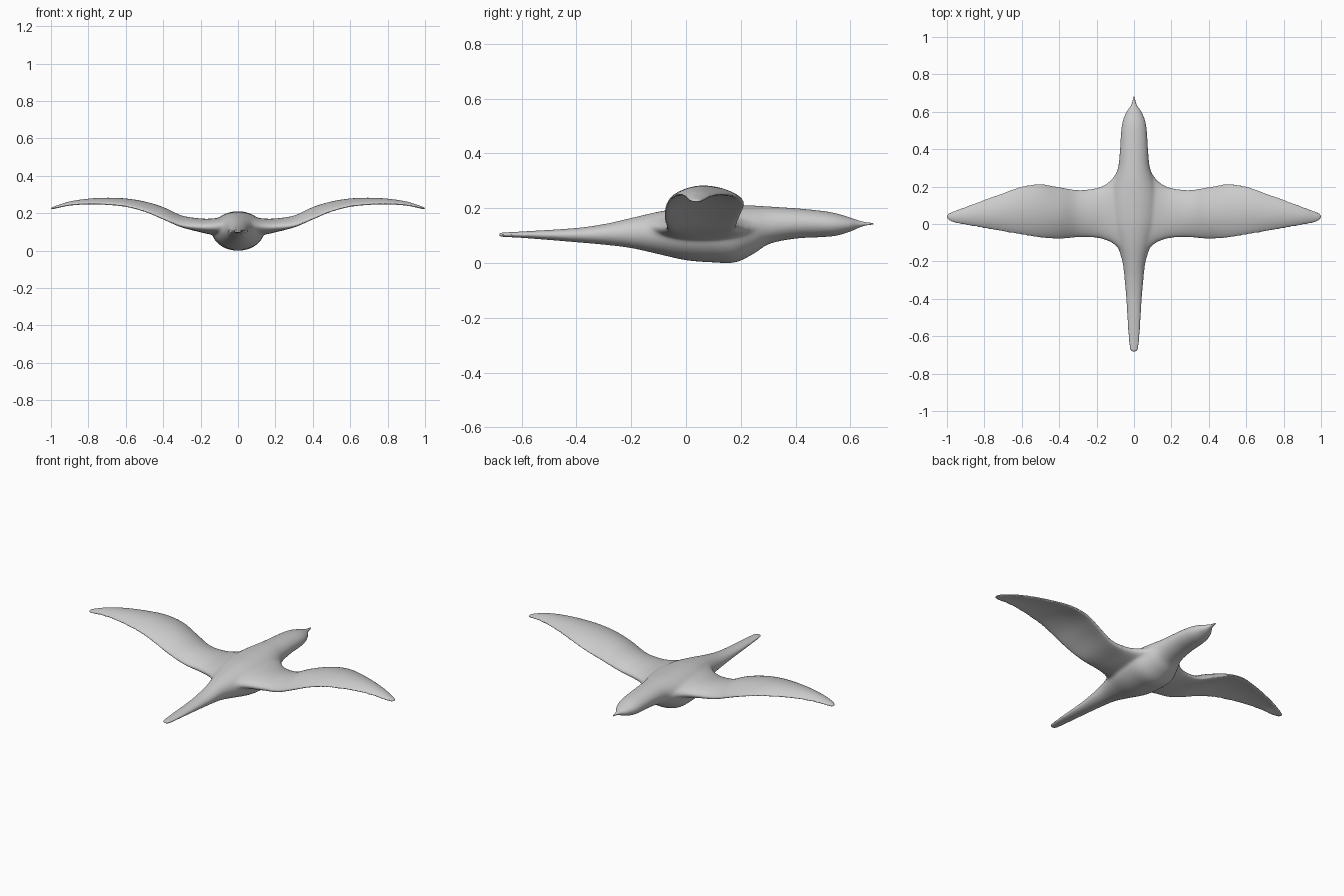
import bpy, bmesh, math

if "Cube" in bpy.data.objects:
    bpy.data.objects.remove(bpy.data.objects["Cube"])


def spline(stations, steps):
    """Catmull-Rom resample of a list of equal-length stations."""
    out = []
    n = len(stations)
    for i in range(n - 1):
        p0, p1 = stations[max(i - 1, 0)], stations[i]
        p2, p3 = stations[i + 1], stations[min(i + 2, n - 1)]
        d = p2[0] - p1[0]
        for s in range(steps):
            t = s / steps
            row = []
            for a, b, c, e in zip(p0, p1, p2, p3):
                # tangents scaled by the real station spacing
                m1 = (c - a) / (p2[0] - p0[0]) * d
                m2 = (e - b) / (p3[0] - p1[0]) * d
                row.append((2*t**3 - 3*t*t + 1)*b + (t**3 - 2*t*t + t)*m1
                           + (3*t*t - 2*t**3)*c + (t**3 - t*t)*m2)
            out.append(row)
    out.append(list(stations[-1]))
    return out


def loft(bm, rows, point, sides=40):
    """Skin closed rings given by point(row, angle) and cap both ends."""
    rings = [[bm.verts.new(point(r, 2 * math.pi * k / sides)) for k in range(sides)]
             for r in rows]
    for a, b in zip(rings, rings[1:]):
        for k in range(sides):
            j = (k + 1) % sides
            bm.faces.new((a[k], a[j], b[j], b[k]))
    bm.faces.new(rings[0][::-1])
    bm.faces.new(rings[-1])


# Body, tail to beak: y, half width, bottom z, top z
body = [(-.682, .010, .098, .109), (-.672, .020, .096, .111), (-.6, .029, .092, .115),
        (-.4, .041, .076, .128), (-.3, .050, .067, .142), (-.2, .063, .054, .165),
        (-.1, .095, .032, .188), (0, .13, .010, .204), (.1, .14, .002, .210),
        (.18, .132, .002, .211), (.25, .105, .035, .210), (.3, .086, .068, .207),
        (.4, .075, .089, .200), (.5, .068, .095, .190), (.55, .060, .100, .181),
        (.6, .040, .115, .166), (.63, .019, .128, .156), (.65, .011, .135, .151),
        (.685, .004, .140, .148)]

# Wing, root to tip: x, leading y, trailing y, edge z, camber, half thickness
half_wing = [(0, -.20, .36, .13, 0, .05), (.05, -.18, .34, .13, 0, .05),
             (.08, -.135, .30, .13, 0, .05), (.11, -.108, .252, .128, 0, .047),
             (.15, -.088, .215, .126, .003, .042), (.2, -.076, .194, .125, .01, .037),
             (.3, -.072, .183, .135, .022, .031), (.4, -.079, .197, .173, .032, .028),
             (.5, -.073, .213, .212, .030, .021), (.6, -.057, .200, .237, .025, .017),
             (.7, -.040, .166, .247, .021, .015), (.8, -.022, .129, .250, .015, .013),
             (.9, -.005, .093, .243, .010, .010), (.96, .007, .070, .232, .005, .008),
             (.99, .020, .057, .226, .002, .006), (1.0, .032, .046, .224, 0, .004)]
wing = [(-r[0],) + r[1:] for r in half_wing[:0:-1]] + half_wing


def body_point(r, a):
    y, w, lo, hi = r
    return (w * math.cos(a), y, (lo + hi) / 2 + (hi - lo) / 2 * math.sin(a))


def wing_point(r, a):
    x, lead, trail, z, camber, th = r
    u = math.cos(a)
    return (x, (lead + trail) / 2 + (trail - lead) / 2 * u,
            z + camber * (1 - u * u) + th * math.sin(a))


bm = bmesh.new()
loft(bm, spline(body, 6), body_point)
loft(bm, spline(wing, 6), wing_point)
bmesh.ops.recalc_face_normals(bm, faces=bm.faces)
mesh = bpy.data.meshes.new("bird")
bm.to_mesh(mesh)
bm.free()
bird = bpy.data.objects.new("bird", mesh)
bpy.context.collection.objects.link(bird)
bpy.context.view_layer.objects.active = bird
bird.select_set(True)

# Fuse body and wings into one skin
fuse = bird.modifiers.new("fuse", 'REMESH')
fuse.mode = 'VOXEL'
fuse.voxel_size = 0.005
bpy.ops.object.modifier_apply(modifier="fuse")

# Blend the wing roots strongly, the rest only lightly
roots = bird.vertex_groups.new(name="wing_roots")
for v in bird.data.vertices:
    x, y, z = v.co
    wx = max(0, min(1, (.34 - abs(x)) / .12))
    wy = max(0, min(1, (.38 - abs(y - .06)) / .12))
    if wx * wy > 0:
        roots.add([v.index], wx * wy, 'REPLACE')
blend = bird.modifiers.new("blend", 'SMOOTH')
blend.factor, blend.iterations, blend.vertex_group = 0.5, 40, "wing_roots"
bpy.ops.object.modifier_apply(modifier="blend")
soften = bird.modifiers.new("soften", 'SMOOTH')
soften.factor, soften.iterations = 0.5, 3
bpy.ops.object.modifier_apply(modifier="soften")

grey = bpy.data.materials.new("light_grey")
grey.diffuse_color = (0.6, 0.6, 0.6, 1)
grey.use_nodes = True
grey.node_tree.nodes["Principled BSDF"].inputs["Base Color"].default_value = grey.diffuse_color
bird.data.materials.clear()
bird.data.materials.append(grey)
bpy.ops.object.shade_smooth()
